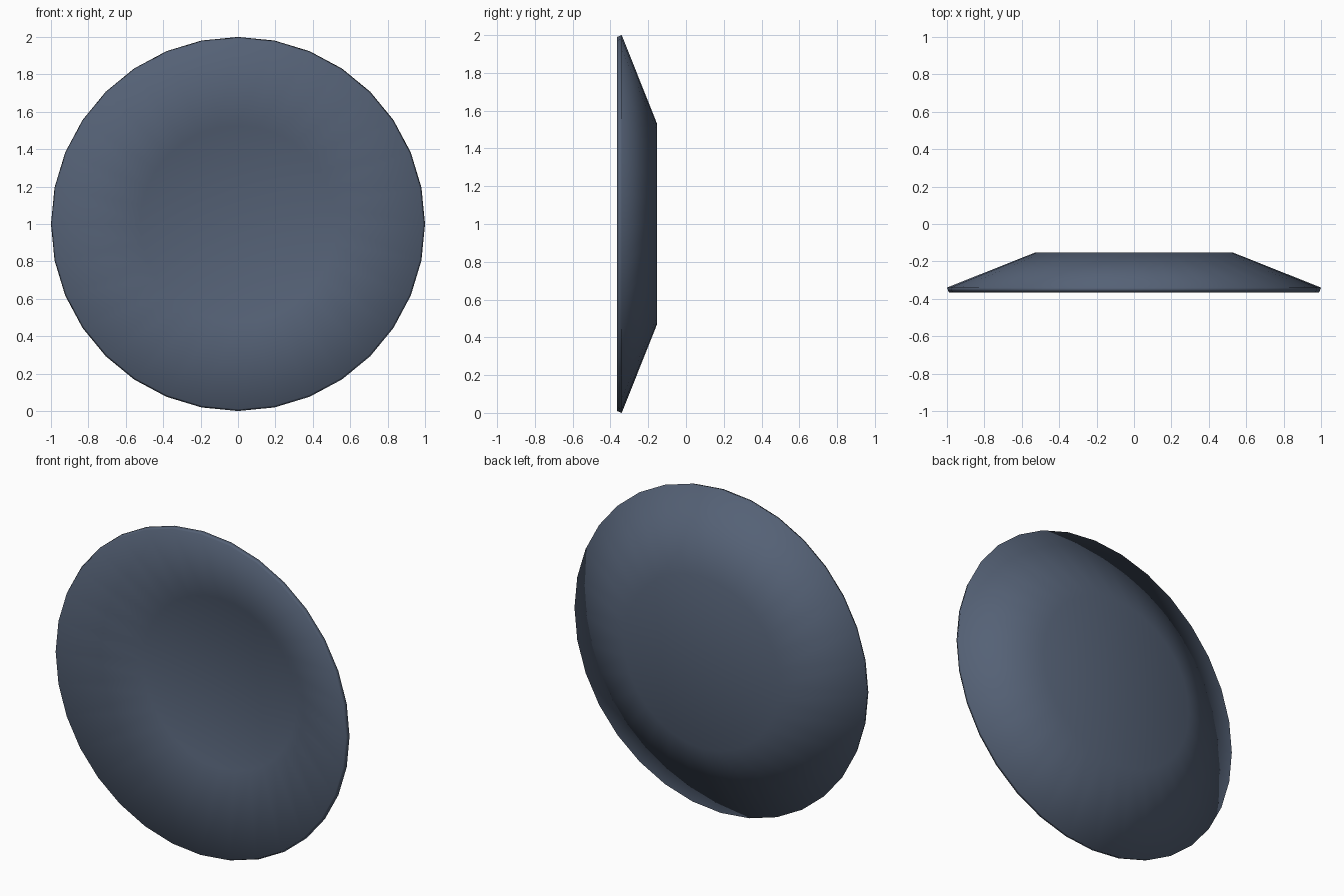
import bpy, bmesh
from math import radians
from mathutils import Matrix

if "Cube" in bpy.data.objects:
    bpy.data.objects.remove(bpy.data.objects["Cube"])

SIDES = 32
R_BASE, R_RIM = 0.53, 1.0
Y_BASE, Y_RIM = -0.153, -0.34
THICK = 0.027

# Dish sheet: flat round base and flared wall, open towards the front (-y)
bm = bmesh.new()
bmesh.ops.create_cone(bm, cap_ends=True, cap_tris=False, segments=SIDES,
                      radius1=R_BASE, radius2=R_RIM, depth=Y_BASE - Y_RIM)
mouth = [f for f in bm.faces if len(f.verts) > 4 and f.calc_center_median().z > 0]
bmesh.ops.delete(bm, geom=mouth, context='FACES_ONLY')
place = Matrix.Translation((0, (Y_BASE + Y_RIM) / 2, 1)) @ Matrix.Rotation(radians(90), 4, 'X')
bmesh.ops.transform(bm, matrix=place, verts=bm.verts)
for f in bm.faces:
    f.smooth = True

mesh = bpy.data.meshes.new("plate")
bm.to_mesh(mesh)
bm.free()
plate = bpy.data.objects.new("plate", mesh)
bpy.context.collection.objects.link(plate)

# Wall thickness, grown inward, which also makes the thin rim
solid = plate.modifiers.new("thickness", 'SOLIDIFY')
solid.thickness = THICK
solid.offset = -1

# Dark slate blue glaze
glaze = bpy.data.materials.new("slate_glaze")
glaze.diffuse_color = (0.09, 0.12, 0.18, 1)
glaze.use_nodes = True
glaze.node_tree.nodes["Principled BSDF"].inputs["Base Color"].default_value = glaze.diffuse_color
mesh.materials.append(glaze)
